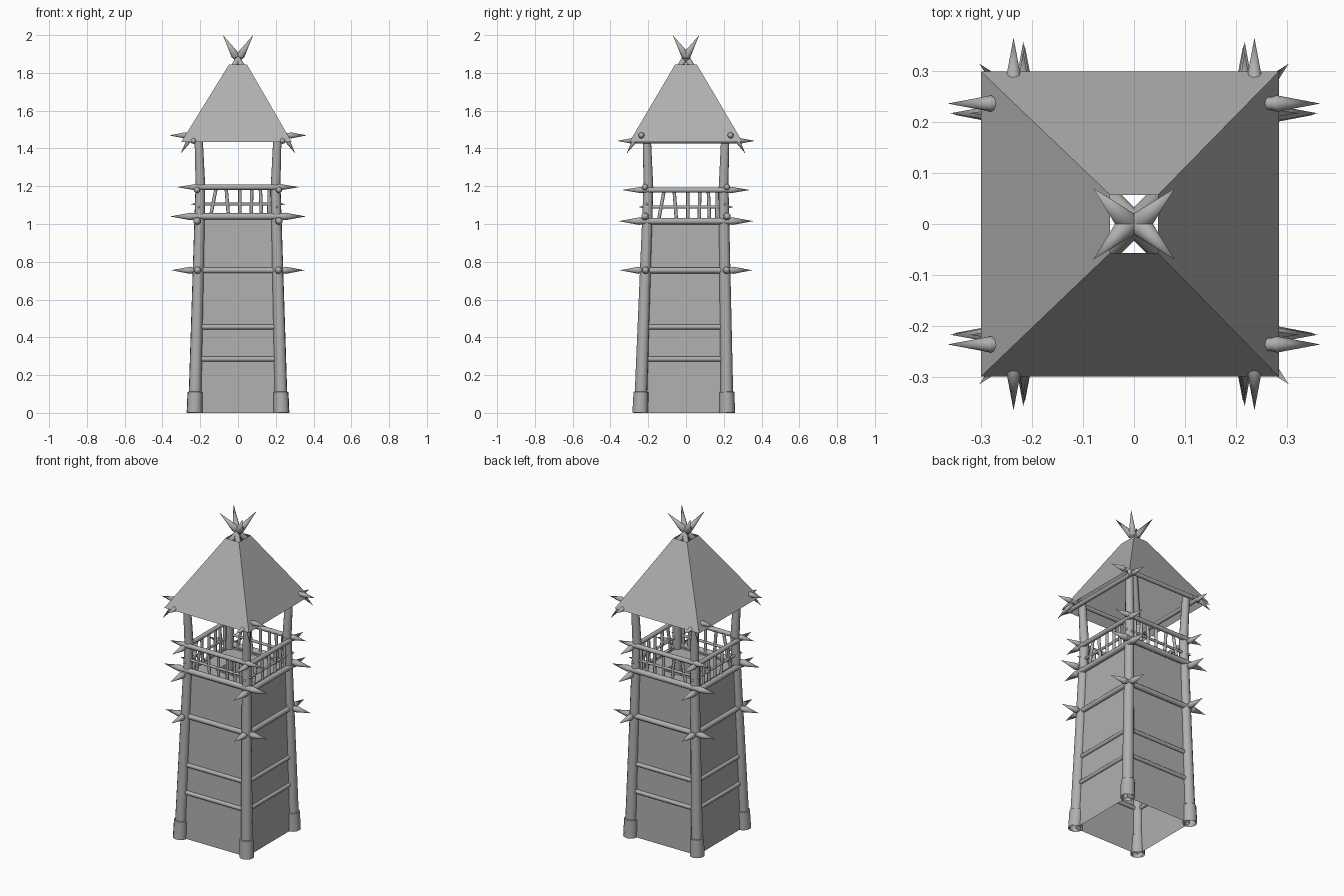
import bpy, bmesh
from mathutils import Vector

if "Cube" in bpy.data.objects:
    bpy.data.objects.remove(bpy.data.objects["Cube"])

SIDES = 12
GREY = bpy.data.materials.new("dark_grey")
GREY.diffuse_color = (0.43, 0.43, 0.43, 1)
GREY.use_nodes = True
GREY.node_tree.nodes["Principled BSDF"].inputs["Base Color"].default_value = GREY.diffuse_color


def rod(bm, a, b, r1, r2=None, caps=True):
    """Tapered cylinder (or cone when r2 is 0) from a to b."""
    a, b = Vector(a), Vector(b)
    d = b - a
    m = d.to_track_quat('Z', 'Y').to_matrix().to_4x4()
    m.translation = (a + b) / 2
    bmesh.ops.create_cone(bm, cap_ends=caps, segments=SIDES, radius1=r1,
                          radius2=r1 if r2 is None else r2, depth=d.length, matrix=m)


def spiked(bm, a, b, r, ra, rb, la, lb):
    """Rod with a pointed cone on both ends; a and b are the tips."""
    a, b = Vector(a), Vector(b)
    u = (b - a).normalized()
    rod(bm, a + u * la, b - u * lb, r)
    for tip, v, rs in ((a, u * la, ra), (b, -u * lb, rb)):
        rod(bm, tip + v, tip, rs, 0.0)
        rod(bm, tip + v * 1.12, tip + v, r, rs)


def finish(name, bm, smooth=True):
    bmesh.ops.remove_doubles(bm, verts=bm.verts, dist=1e-5)
    me = bpy.data.meshes.new(name)
    bm.to_mesh(me)
    bm.free()
    me.materials.append(GREY)
    ob = bpy.data.objects.new(name, me)
    bpy.context.collection.objects.link(ob)
    if smooth:
        bpy.ops.object.select_all(action='DESELECT')
        ob.select_set(True)
        bpy.context.view_layer.objects.active = ob
        bpy.ops.object.shade_smooth_by_angle(angle=0.7)
    return ob


def rect(bm, hx, hy, z, oy=0.0):
    return [bm.verts.new((x, y + oy, z)) for x, y in ((-hx, -hy), (hx, -hy), (hx, hy), (-hx, hy))]


def bridge(bm, lo, hi):
    for i in range(4):
        j = (i + 1) % 4
        bm.faces.new((lo[i], lo[j], hi[j], hi[i]))


CORNERS = [(sx, sy) for sx in (-1, 1) for sy in (-1, 1)]


def axis(z):
    """Half spacing of the leaning legs and their y offset at height z."""
    t = z / 1.2
    return 0.23 - 0.031 * t, -0.012 * (1 - t)


# Corner legs, open sleeves at the feet, upper posts
for n, (sx, sy) in enumerate(CORNERS):
    bm = bmesh.new()
    h0, o0 = axis(0)
    h1, o1 = axis(1.2)
    foot = Vector((sx * h0, sy * h0 + o0, 0))
    top = Vector((sx * h1, sy * h1 + o1, 1.2))
    rod(bm, foot, top, 0.034, 0.026, caps=False)
    rod(bm, top, (sx * 0.209, sy * 0.208, 1.47), 0.026, 0.022)
    finish(f"leg_{n + 1}", bm)
    bm = bmesh.new()
    rod(bm, foot, foot.lerp(top, 0.11 / 1.2), 0.042, 0.040, caps=False)
    # Narrow lip closing the sleeve onto the leg
    rod(bm, foot.lerp(top, 0.11 / 1.2), foot.lerp(top, 0.112 / 1.2), 0.040, 0.033, caps=False)
    finish(f"foot_sleeve_{n + 1}", bm)

# Tapered wall panels, open at the bottom
bm = bmesh.new()
h0, o0 = axis(0)
h1, o1 = axis(1.03)
bridge(bm, rect(bm, h0, h0, 0, o0), rect(bm, h1, h1, 1.03, o1))
finish("wall_panels", bm, False)

# Platform floor with a hatch
bm = bmesh.new()
bridge(bm, rect(bm, h1, h1, 1.02, o1), rect(bm, 0.09, 0.09, 1.02))
finish("platform_floor", bm, False)

# Plain rungs across the walls
bm = bmesh.new()
for z in (0.285, 0.455):
    h, o = axis(z)
    for s in (-1, 1):
        rod(bm, (-h, s * h + o, z), (h, s * h + o, z), 0.013)
        rod(bm, (s * h, -h + o, z), (s * h, h + o, z), 0.013)
finish("wall_rungs", bm)

# Spiked beams: name, z along x, z along y, offset, half length along x / y, radius, spike length
for name, zx, zy, off, lx, ly, r, sl in (
        ("middle_beam", 0.755, 0.755, 0.214, 0.353, 0.350, 0.016, 0.10),
        ("platform_beam", 1.04, 1.015, 0.217, 0.36, 0.357, 0.017, 0.11),
        ("hand_rail", 1.195, 1.18, 0.217, 0.322, 0.338, 0.014, 0.10),
        ("eave_beam", 1.469, 1.440, 0.236, 0.365, 0.365, 0.013, 0.085)):
    for s, side in ((-1, "a"), (1, "b")):
        for along, z, l in (("x", zx, lx), ("y", zy, ly)):
            p, q = (-l, s * off, z), (l, s * off, z)
            if along == "y":
                p, q = (s * off, -l, z), (s * off, l, z)
            bm = bmesh.new()
            spiked(bm, p, q, r, r + 0.003, r + 0.003, sl, sl)
            finish(f"{name}_{along}_{side}", bm)

# Railing: thin middle rail and slightly crooked balusters on each side
BALUSTERS = [(-0.147, -0.115), (-0.05, -0.063), (0.01, 0.01),
             (0.07, 0.073), (0.125, 0.118), (0.163, 0.165)]
for s, side in ((-1, "a"), (1, "b")):
    y = s * 0.207
    bm = bmesh.new()
    spiked(bm, (-0.25, y, 1.105), (0.25, y, 1.105), 0.008, 0.008, 0.008, 0.03, 0.03)
    for b, t in BALUSTERS:
        rod(bm, (b, y, 1.03), (t, y, 1.195), 0.009)
    finish(f"railing_x_{side}", bm)
    bm = bmesh.new()
    spiked(bm, (y, -0.25, 1.09), (y, 0.25, 1.09), 0.008, 0.008, 0.008, 0.03, 0.03)
    for b, t in BALUSTERS:
        rod(bm, (y, b, 1.01), (y, t, 1.18), 0.009)
    finish(f"railing_y_{side}", bm)

# Roof panels, open at the peak
bm = bmesh.new()
lo = rect(bm, 0.292, 0.299, 1.435)
for v in lo:
    v.co.x -= 0.008
bridge(bm, lo, rect(bm, 0.047, 0.057, 1.845))
finish("roof_panels", bm, False)

# Spiked rafters under the hips, crossing above the peak
for n, (sx, sy) in enumerate(CORNERS):
    bm = bmesh.new()
    spiked(bm, (sx * 0.303, sy * 0.314, 1.373), (-sx * 0.08, -sy * 0.07, 2.0),
           0.016, 0.016, 0.022, 0.11, 0.14)
    finish(f"rafter_{n + 1}", bm)
